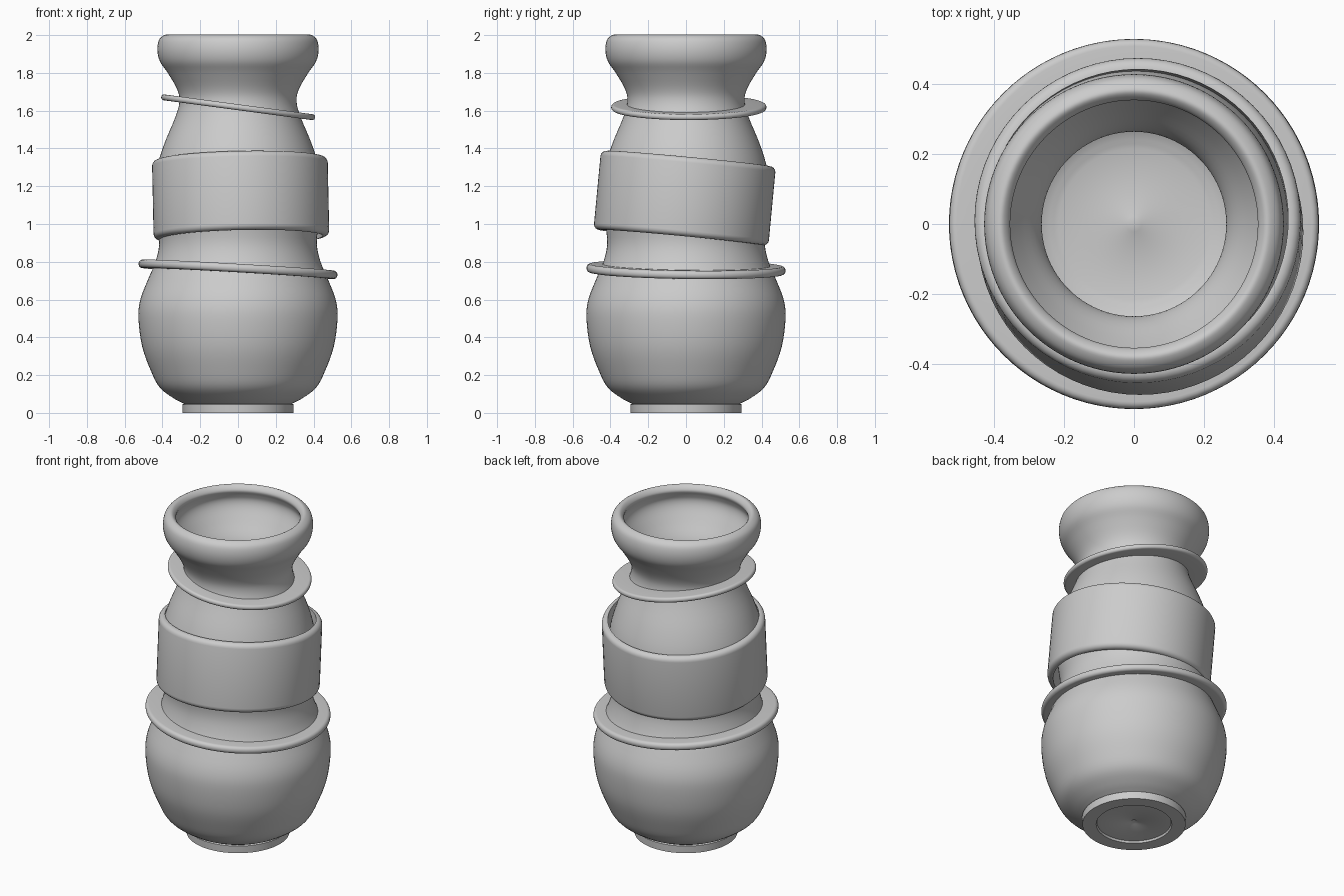
import bpy, bmesh, math
from mathutils import Vector

if "Cube" in bpy.data.objects:
    bpy.data.objects.remove(bpy.data.objects["Cube"])


def smooth_profile(pts, n=4):
    """Catmull-Rom curve through (radius, z) points."""
    v = [Vector(p) for p in pts]
    v = [2 * v[0] - v[1]] + v + [2 * v[-1] - v[-2]]
    out = []
    for i in range(1, len(v) - 2):
        a, b, c, d = v[i - 1:i + 3]
        for k in range(n):
            t = k / n
            out.append(0.5 * (2 * b + (c - a) * t + (2 * a - 5 * b + 4 * c - d) * t * t
                              + (3 * b - a - 3 * c + d) * t ** 3))
    return [tuple(p) for p in out] + [pts[-1]]


def lathe(name, profile, closed=False, location=(0, 0, 0), tilt=(0, 0), segments=72):
    bm = bmesh.new()
    rings = []
    for r, z in profile:
        if r < 1e-6:
            rings.append([bm.verts.new((0, 0, z))] * segments)
        else:
            rings.append([bm.verts.new((r * math.cos(math.tau * i / segments),
                                        r * math.sin(math.tau * i / segments), z))
                          for i in range(segments)])
    pairs = list(zip(rings, rings[1:]))
    if closed:
        pairs.append((rings[-1], rings[0]))
    for a, b in pairs:
        for i in range(segments):
            j = (i + 1) % segments
            bm.faces.new(list(dict.fromkeys((a[i], a[j], b[j], b[i]))))
    bmesh.ops.recalc_face_normals(bm, faces=bm.faces)
    mesh = bpy.data.meshes.new(name)
    bm.to_mesh(mesh)
    bm.free()
    ob = bpy.data.objects.new(name, mesh)
    bpy.context.collection.objects.link(ob)
    ob.location = location
    ob.rotation_euler = (math.radians(tilt[0]), math.radians(tilt[1]), 0)
    bpy.ops.object.select_all(action='DESELECT')
    ob.select_set(True)
    bpy.context.view_layer.objects.active = ob
    bpy.ops.object.shade_smooth_by_angle(angle=math.radians(35))
    return ob


def rounded_section(r0, r1, h, bevel, n=5):
    """Closed ring section, rounded at the outer corners."""
    pts = [(r0, h), (r0, -h)]
    for z, start in ((-h + bevel, -90), (h - bevel, 0)):
        for k in range(n + 1):
            a = math.radians(start + 90 * k / n)
            pts.append((r1 - bevel + bevel * math.cos(a), z + bevel * math.sin(a)))
    return pts


# Hollow vase body: underside, foot, outer wall, lip, inner wall, floor
underside = [(0, 0.028), (0.022, 0.015), (0.21, 0.012), (0.215, 0), (0.293, 0), (0.295, 0.045)]
wall = smooth_profile([
    (0.285, 0.048), (0.345, 0.08), (0.415, 0.135), (0.46, 0.22), (0.507, 0.35),
    (0.527, 0.5), (0.517, 0.6), (0.475, 0.71), (0.437, 0.8), (0.417, 0.9),
    (0.43, 1.02), (0.442, 1.15), (0.43, 1.29), (0.392, 1.42), (0.33, 1.57),
    (0.31, 1.65), (0.323, 1.715), (0.372, 1.8), (0.413, 1.86), (0.427, 1.92),
    (0.418, 1.975), (0.39, 2.0), (0.37, 1.998), (0.353, 1.972), (0.366, 1.94), (0.376, 1.905),
    (0.365, 1.86), (0.325, 1.79), (0.276, 1.71), (0.263, 1.65), (0.283, 1.57),
    (0.345, 1.42), (0.385, 1.28), (0.395, 1.15), (0.37, 0.9), (0.39, 0.79),
    (0.43, 0.69), (0.472, 0.58), (0.48, 0.49), (0.46, 0.35), (0.415, 0.22),
    (0.34, 0.125), (0.27, 0.07), (0.215, 0.05)])
floor = [(0.022, 0.048), (0, 0.06)]
lathe("vase_body", underside + wall + floor, segments=96)

# Thin tilted collars around shoulder and neck
lathe("lower_collar", rounded_section(0.43, 0.527, 0.022, 0.02), True,
      (0, 0, 0.76), (-0.8, 3.3))
lathe("neck_collar", rounded_section(0.29, 0.411, 0.0155, 0.0145), True,
      (0.001, 0.015, 1.618), (0, 7.6))

# Wide tilted band around the waist
lathe("waist_band", rounded_section(0.43, 0.465, 0.21, 0.03), True,
      (0.014, -0.007, 1.137), (-5.4, -1.2))
